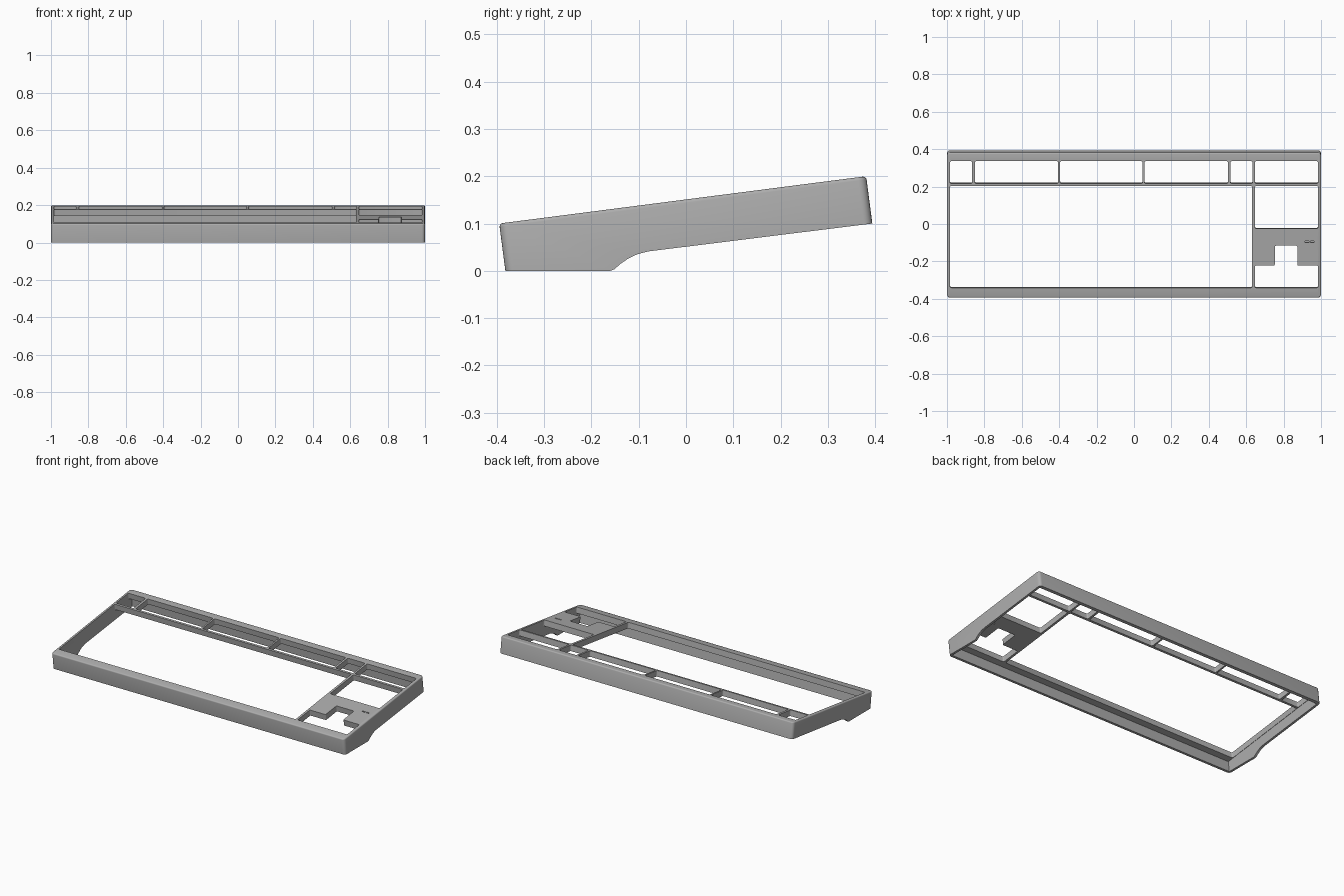
import bpy, bmesh, math
from mathutils import Matrix

if "Cube" in bpy.data.objects:
    bpy.data.objects.remove(bpy.data.objects["Cube"])

TILT = math.atan2(0.1, 0.775)
# Plane of the sloping top face: local x, y along the slope, z = normal
FRAME = Matrix.Translation((0, 0, 0.151)) @ Matrix.Rotation(TILT, 4, 'X')

grey = bpy.data.materials.new("case_grey")
grey.diffuse_color = (0.42, 0.42, 0.42, 1)
grey.use_nodes = True
grey.node_tree.nodes["Principled BSDF"].inputs["Base Color"].default_value = grey.diffuse_color


def make_object(name, bm):
    bmesh.ops.recalc_face_normals(bm, faces=bm.faces)
    mesh = bpy.data.meshes.new(name)
    bm.to_mesh(mesh)
    bm.free()
    mesh.materials.append(grey)
    obj = bpy.data.objects.new(name, mesh)
    bpy.context.collection.objects.link(obj)
    return obj


def side_prism(bm, profile, half):
    """Extrude a (y, z) side profile across x."""
    face = bm.faces.new([bm.verts.new((-half, y, z)) for y, z in profile])
    new = bmesh.ops.extrude_face_region(bm, geom=[face])["geom"]
    verts = [v for v in new if isinstance(v, bmesh.types.BMVert)]
    bmesh.ops.translate(bm, verts=verts, vec=(2 * half, 0, 0))


def top_prism(bm, outline, radius, low=-0.07, high=0.05):
    """Prism with rounded corners, square to the sloping top."""
    face = bm.faces.new([bm.verts.new((x, y / math.cos(TILT), low)) for x, y in outline])
    new = bmesh.ops.extrude_face_region(bm, geom=[face])["geom"]
    top = [v for v in new if isinstance(v, bmesh.types.BMVert)]
    bmesh.ops.translate(bm, verts=top, vec=(0, 0, high - low))
    if radius:
        edges = [e for v in top for e in v.link_edges
                 if abs(e.verts[0].co.z - e.verts[1].co.z) > 0.01]
        bmesh.ops.bevel(bm, geom=edges, offset=radius, segments=3,
                        profile=0.5, affect='EDGES')


def rect(x0, x1, y0, y1):
    return [(x0, y0), (x1, y0), (x1, y1), (x0, y1)]


# Outer shell: wedge profile with a curved step under the front foot
arc = [(-0.152, 0.003), (-0.138, 0.015), (-0.122, 0.026),
       (-0.103, 0.035), (-0.08, 0.041)]
bm = bmesh.new()
side_prism(bm, [(-0.382, 0.0), (-0.16, 0.0)] + arc +
           [(0.394, 0.1), (0.381, 0.2), (-0.395, 0.1)], 1.0)
corners = [e for e in bm.edges
           if abs(e.verts[0].co.x - e.verts[1].co.x) < 0.001
           and 0.09 < abs(e.verts[0].co.z - e.verts[1].co.z) < 0.105
           and abs(e.verts[0].co.y - e.verts[1].co.y) < 0.05]
bmesh.ops.bevel(bm, geom=corners, offset=0.018, segments=5, profile=0.5, affect='EDGES')
# Softened rim around the top face
bm.normal_update()
bmesh.ops.recalc_face_normals(bm, faces=bm.faces)
top = max((f for f in bm.faces if f.normal.z > 0.9), key=lambda f: f.calc_area())
bmesh.ops.bevel(bm, geom=list(top.edges), offset=0.007, segments=3,
                profile=0.5, affect='EDGES')
case = make_object("keyboard_case", bm)

# Hollow underside
bm = bmesh.new()
side_prism(bm, [(-0.353, -0.1), (0.392, -0.1), (0.37, 0.163), (-0.375, 0.066)], 0.986)
cavity = make_object("cavity_cutter", bm)

# Key openings
bm = bmesh.new()
for x0, x1 in [(-0.984, -0.865), (-0.851, -0.405), (-0.395, 0.046),
               (0.056, 0.502), (0.515, 0.634), (0.646, 0.984)]:
    top_prism(bm, rect(x0, x1, 0.216, 0.336), 0.008)
top_prism(bm, rect(-0.984, 0.632, -0.341, 0.203), 0.008)
top_prism(bm, rect(0.646, 0.984, -0.025, 0.203), 0.008)
# Arrow key opening
top_prism(bm, [(0.646, -0.341), (0.984, -0.341), (0.984, -0.222), (0.873, -0.222),
               (0.873, -0.116), (0.753, -0.116), (0.753, -0.222), (0.646, -0.222)], 0.006)
# Indicator slots
for x in (0.925, 0.953):
    top_prism(bm, rect(x - 0.01, x + 0.01, -0.099, -0.092), 0)
bm.transform(FRAME)
openings = make_object("opening_cutter", bm)

for cutter in (cavity, openings):
    mod = case.modifiers.new(cutter.name, 'BOOLEAN')
    mod.operation = 'DIFFERENCE'
    mod.solver = 'EXACT'
    mod.object = cutter

# Bake the cuts and drop the cutters
graph = bpy.context.evaluated_depsgraph_get()
baked = bpy.data.meshes.new_from_object(case.evaluated_get(graph))
case.modifiers.clear()
case.data = baked
for cutter in (cavity, openings):
    bpy.data.objects.remove(cutter)

bpy.context.view_layer.objects.active = case
case.select_set(True)
bpy.ops.object.shade_smooth_by_angle(angle=math.radians(35))
